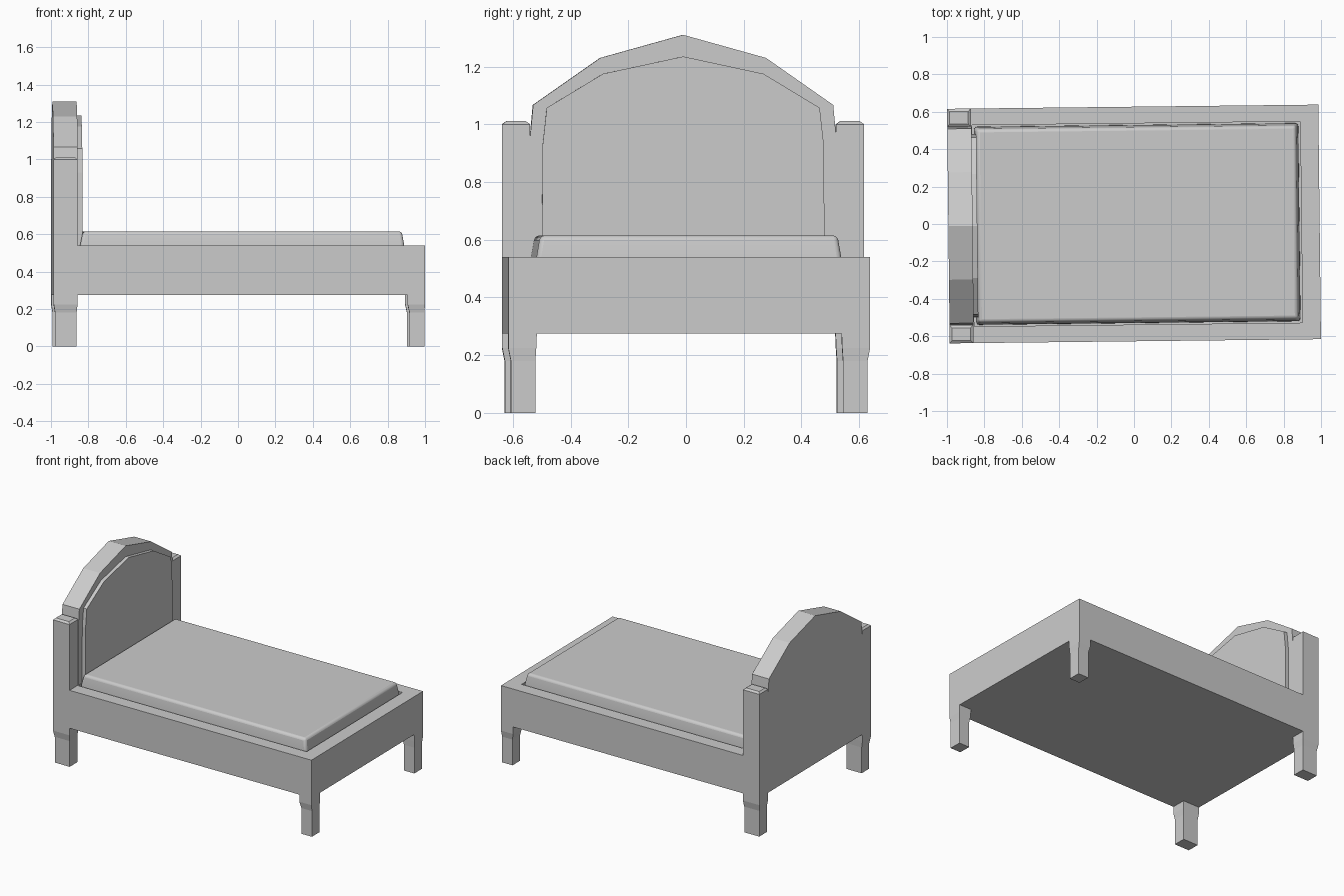
import bpy, bmesh, math
from mathutils import Matrix

if "Cube" in bpy.data.objects:
    bpy.data.objects.remove(bpy.data.objects["Cube"])

SKEW = Matrix.Rotation(math.radians(0.65), 4, 'Z')  # whole bed sits slightly turned


def finish(name, bm):
    bmesh.ops.recalc_face_normals(bm, faces=bm.faces)
    mesh = bpy.data.meshes.new(name)
    bm.to_mesh(mesh)
    bm.free()
    ob = bpy.data.objects.new(name, mesh)
    bpy.context.collection.objects.link(ob)
    ob.matrix_world = SKEW
    return ob


def loft(name, rings):
    """Join rectangles (x0, x1, y0, y1, z) into one capped solid."""
    bm = bmesh.new()
    loops = [[bm.verts.new((x, y, z)) for x, y in
              ((x0, y0), (x1, y0), (x1, y1), (x0, y1))]
             for x0, x1, y0, y1, z in rings]
    for a, b in zip(loops, loops[1:]):
        for i in range(4):
            j = (i + 1) % 4
            bm.faces.new((a[i], a[j], b[j], b[i]))
    bm.faces.new(loops[0])
    bm.faces.new(loops[-1])
    return finish(name, bm)


def mirrored_y(rings):
    return [(x0, x1, -y1, -y0, z) for x0, x1, y0, y1, z in rings]


def arch(name, half, x0, x1):
    """Extrude a symmetric (y, z) outline between x0 and x1."""
    outline = half + [(-y, z) for y, z in reversed(half) if y > 0]
    bm = bmesh.new()
    face = bm.faces.new([bm.verts.new((x0, y, z)) for y, z in outline])
    ext = bmesh.ops.extrude_face_region(bm, geom=[face])
    verts = [v for v in ext['geom'] if isinstance(v, bmesh.types.BMVert)]
    bmesh.ops.translate(bm, verts=verts, vec=(x1 - x0, 0, 0))
    return finish(name, bm)


L, W = 0.9925, 0.627          # half length and half width
BOTTOM, RIM = 0.275, 0.54     # frame heights

# Frame with a recess for the mattress
loft("frame", [(-L, L, -W, W, BOTTOM), (-L, L, -W, W, RIM),
               (-0.86, 0.895, -0.538, 0.538, RIM),
               (-0.86, 0.895, -0.538, 0.538, 0.49)])

# Legs and headboard posts, one per side
foot = [(0.91, 0.99, 0.533, 0.618, 0), (0.91, 0.99, 0.533, 0.618, 0.18),
        (0.9, L, 0.53, W, 0.225), (0.9, L, 0.528, W, BOTTOM)]
head = [(-0.985, -0.87, 0.533, 0.618, 0), (-0.985, -0.87, 0.533, 0.618, 0.18),
        (-L, -0.865, 0.53, W, 0.225), (-L, -0.865, 0.528, W, BOTTOM)]
post = [(-L, -0.865, 0.53, W, RIM), (-L, -0.865, 0.53, W, 1.0),
        (-0.98, -0.88, 0.545, 0.612, 1.011)]
for name, rings in (("foot_leg", foot), ("head_leg", head), ("headboard_post", post)):
    loft(name + "_back", rings)
    loft(name + "_front", mirrored_y(rings))

# Arched headboard and its raised inner panel
arch("headboard", [(0.53, RIM), (0.53, 0.96), (0.52, 1.067), (0.287, 1.23), (0, 1.31)],
     -L, -0.863)
arch("headboard_panel", [(0.49, RIM), (0.487, 0.93), (0.473, 1.057), (0.278, 1.175), (0, 1.235)],
     -0.88, -0.838)

# Mattress with softened edges
mattress = loft("mattress", [(-0.85, 0.885, -0.53, 0.53, 0.48),
                             (-0.85, 0.883, -0.528, 0.528, RIM),
                             (-0.835, 0.87, -0.515, 0.515, 0.615)])
bev = mattress.modifiers.new("soft_edges", 'BEVEL')
bev.width = 0.016
bev.segments = 3
bpy.context.view_layer.objects.active = mattress
mattress.select_set(True)
bpy.ops.object.shade_smooth_by_angle(angle=math.radians(40))
